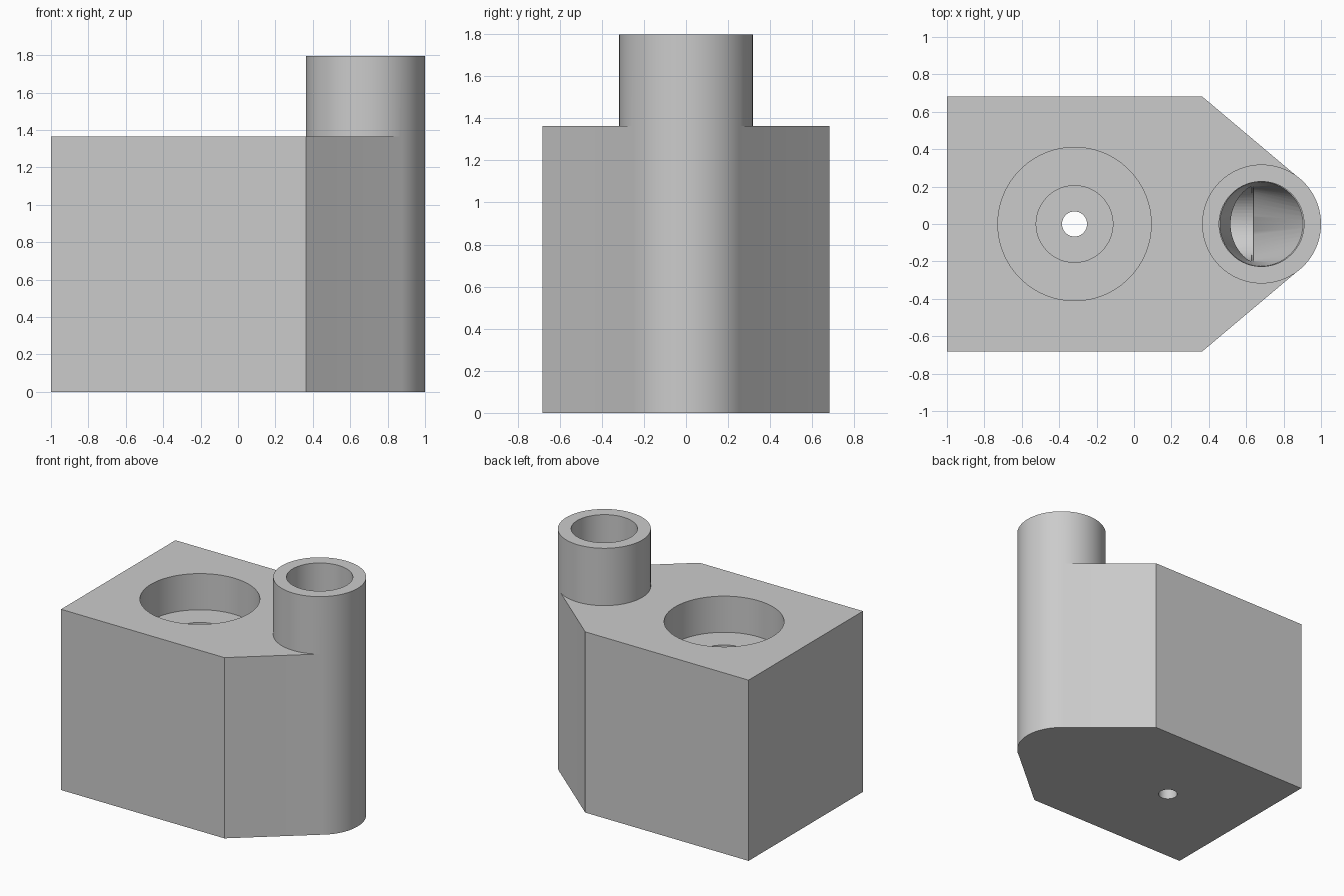
import bpy, bmesh, math
from mathutils import Vector, Matrix

if "Cube" in bpy.data.objects:
    bpy.data.objects.remove(bpy.data.objects["Cube"], do_unlink=True)

# Main dimensions
TOP, BOSS_TOP = 1.364, 1.797
BOSS_X, BOSS_R, PIPE_R = 0.682, 0.318, 0.227
BORE_X = -0.318
FLOOR = 0.14
CHANNEL_R, CHANNEL_Z, BEND_Z, BEND_X = 0.2, 0.35, 0.75, 0.63

grey = bpy.data.materials.new("plain grey")
grey.use_nodes = True
colour = (0.6, 0.6, 0.6, 1)
grey.diffuse_color = colour
grey.node_tree.nodes["Principled BSDF"].inputs["Base Color"].default_value = colour


def finish(name, bm):
    bmesh.ops.recalc_face_normals(bm, faces=bm.faces)
    mesh = bpy.data.meshes.new(name)
    bm.to_mesh(mesh)
    bm.free()
    mesh.materials.append(grey)
    obj = bpy.data.objects.new(name, mesh)
    bpy.context.collection.objects.link(obj)
    return obj


def cylinder(name, x, radius, low, high, sides=96):
    bm = bmesh.new()
    bmesh.ops.create_cone(bm, cap_ends=True, segments=sides, radius1=radius, radius2=radius,
                          depth=high - low, matrix=Matrix.Translation((x, 0, (low + high) / 2)))
    return finish(name, bm)


def hull(name, discs):
    """Convex hull of discs given as (centre, radius, tilt about y)."""
    bm = bmesh.new()
    for centre, radius, tilt in discs:
        matrix = Matrix.Translation(centre) @ Matrix.Rotation(tilt, 4, 'Y')
        bmesh.ops.create_circle(bm, segments=64, radius=radius, matrix=matrix)
    result = bmesh.ops.convex_hull(bm, input=bm.verts)
    bmesh.ops.delete(bm, geom=[v for v in bm.verts if not v.link_faces], context='VERTS')
    return finish(name, bm)


def combine(target, tool, operation):
    mod = target.modifiers.new("combine", 'BOOLEAN')
    mod.operation, mod.solver, mod.object = operation, 'EXACT', tool
    bpy.context.view_layer.objects.active = target
    bpy.ops.object.modifier_apply(modifier=mod.name)
    bpy.data.objects.remove(tool, do_unlink=True)


# Block outline: square at the right end, tapering tangentially to the boss
corner = Vector((0.364, 0.682))
to_corner = corner - Vector((BOSS_X, 0))
angle = math.atan2(to_corner.y, to_corner.x) - math.acos(BOSS_R / to_corner.length)
inner = BOSS_R - 0.001
tangent = Vector((BOSS_X + inner * math.cos(angle), inner * math.sin(angle)))
half = [Vector((-1, corner.y)), corner, tangent]
outline = half + [Vector((p.x, -p.y)) for p in reversed(half)]

bm = bmesh.new()
base = bm.faces.new([bm.verts.new((p.x, p.y, 0)) for p in outline])
extruded = bmesh.ops.extrude_face_region(bm, geom=[base])["geom"]
bmesh.ops.translate(bm, vec=(0, 0, TOP), verts=[v for v in extruded if isinstance(v, bmesh.types.BMVert)])
body = finish("block_with_boss", bm)

# Tall boss
combine(body, cylinder("boss", BOSS_X, BOSS_R, 0, BOSS_TOP), 'UNION')

# Stepped bore through the block
combine(body, cylinder("wide_bore", BORE_X, 0.41, TOP - 0.273, TOP + 0.2), 'DIFFERENCE')
combine(body, cylinder("middle_bore", BORE_X, 0.205, FLOOR, TOP), 'DIFFERENCE')
combine(body, cylinder("through_hole", BORE_X, 0.067, -0.1, TOP, 48), 'DIFFERENCE')

# Pipe down the boss, bending into a level channel to the bore
combine(body, cylinder("pipe", BOSS_X, PIPE_R, BEND_Z, BOSS_TOP + 0.1), 'DIFFERENCE')
bend_end = ((BEND_X, 0, CHANNEL_Z), CHANNEL_R, math.pi / 2)
combine(body, hull("bend", [((BOSS_X, 0, BEND_Z + 0.01), PIPE_R - 0.001, 0), bend_end]), 'DIFFERENCE')
channel = hull("channel", [((BEND_X + 0.01, 0, CHANNEL_Z), CHANNEL_R - 0.001, math.pi / 2),
                           ((BORE_X, 0, CHANNEL_Z), CHANNEL_R - 0.001, math.pi / 2)])
combine(body, channel, 'DIFFERENCE')

# Smooth round walls, sharp edges
bpy.ops.object.select_all(action='DESELECT')
body.select_set(True)
bpy.context.view_layer.objects.active = body
bpy.ops.object.shade_smooth_by_angle(angle=math.radians(25))
